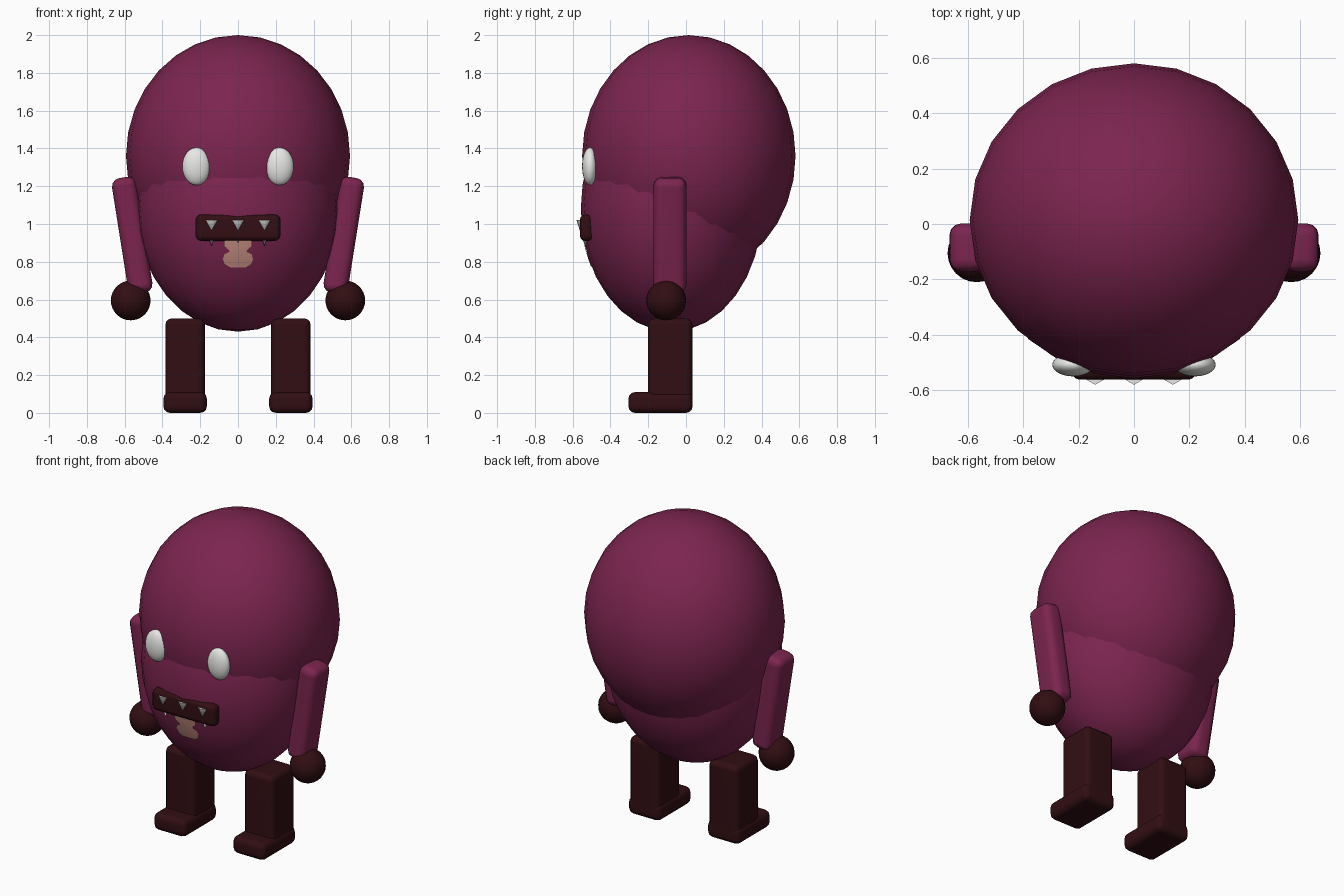
import bpy, bmesh, math
from mathutils import Matrix, Vector

cube = bpy.data.objects.get("Cube")
if cube:
    bpy.data.objects.remove(cube, do_unlink=True)


def material(name, rgb):
    m = bpy.data.materials.new(name)
    m.use_nodes = True
    m.diffuse_color = (*rgb, 1)
    m.node_tree.nodes["Principled BSDF"].inputs["Base Color"].default_value = (*rgb, 1)
    return m


PLUM = material("plum skin", (0.2, 0.018, 0.078))
DARK = material("dark maroon", (0.031, 0.0045, 0.006))
WHITE = material("off white", (0.8, 0.8, 0.78))
PINK = material("pale pink", (0.56, 0.27, 0.22))


def finish(name, bm, mat, loc=(0, 0, 0), tilt=0.0, angle=40):
    """Turn a bmesh into a smooth shaded object with sharp edges kept."""
    bmesh.ops.recalc_face_normals(bm, faces=bm.faces)
    for f in bm.faces:
        f.smooth = True
    me = bpy.data.meshes.new(name)
    bm.to_mesh(me)
    bm.free()
    me.set_sharp_from_angle(angle=math.radians(angle))
    me.materials.append(mat)
    ob = bpy.data.objects.new(name, me)
    ob.location = loc
    ob.rotation_euler.y = tilt
    bpy.context.collection.objects.link(ob)
    return ob


def ellipsoid(name, loc, radii, mat, seg=24, rings=16):
    bm = bmesh.new()
    bmesh.ops.create_uvsphere(bm, u_segments=seg, v_segments=rings, radius=1,
                              matrix=Matrix.Diagonal((*radii, 1)))
    return finish(name, bm, mat, loc)


def rounded_box(name, loc, size, bevel, mat, tilt=0.0):
    bm = bmesh.new()
    bmesh.ops.create_cube(bm, size=1, matrix=Matrix.Diagonal((*size, 1)))
    bmesh.ops.bevel(bm, geom=bm.edges[:], offset=bevel, segments=3,
                    profile=0.5, affect='EDGES')
    ob = finish(name, bm, mat, loc, tilt)
    ob.modifiers.new("weighted normals", 'WEIGHTED_NORMAL').keep_sharp = True
    return ob


# Body: large head dome overlapping a narrower belly
belly_c, belly_r = Vector((0, -0.077, 1.08)), Vector((0.537, 0.48, 0.65))
ellipsoid("head_dome", (0, 0.015, 1.36), (0.593, 0.565, 0.64), PLUM)
ellipsoid("belly", belly_c, belly_r, PLUM)

# Mouth and fangs
rounded_box("mouth", (0, -0.527, 0.98), (0.45, 0.07, 0.14), 0.03, DARK)
for label, x in (("right", -0.14), ("middle", 0), ("left", 0.14)):
    bm = bmesh.new()
    bmesh.ops.create_cone(bm, cap_ends=True, segments=6, radius1=0, radius2=0.046,
                          depth=0.14)
    bmesh.ops.remove_doubles(bm, verts=bm.verts[:], dist=0.0005)
    # keep one corner of the hexagon pointing forward
    top = max(bm.verts, key=lambda v: (round(v.co.z, 4), -v.co.y))
    if abs(top.co.x) > 0.001:
        bmesh.ops.rotate(bm, verts=bm.verts[:], cent=(0, 0, 0),
                         matrix=Matrix.Rotation(math.radians(30), 3, 'Z'))
    finish(label + "_fang", bm, WHITE, (x, -0.534, 0.95), angle=61)

# Chin patch: thin plate lying on the belly, given as (height, half width)
profile = [(0.77, 0.045), (0.785, 0.07), (0.815, 0.08), (0.84, 0.072),
           (0.853, 0.045), (0.865, 0.05), (0.88, 0.073), (0.9, 0.075), (0.915, 0.07)]
bm = bmesh.new()
rows = []
for z, half in profile:
    row = []
    for i in range(-4, 5):
        x = half * i / 4
        k = 1 - (x / belly_r.x) ** 2 - ((z - belly_c.z) / belly_r.z) ** 2
        row.append(bm.verts.new((x, belly_c.y - belly_r.y * math.sqrt(k) - 0.002, z)))
    rows.append(row)
for a, b in zip(rows, rows[1:]):
    for i in range(8):
        bm.faces.new((a[i], a[i + 1], b[i + 1], b[i]))
finish("chin_patch", bm, PINK)

# Paired parts
for side, s in (("left", 1), ("right", -1)):
    ellipsoid(side + "_eye", (s * 0.22, -0.508, 1.305), (0.075, 0.042, 0.1), WHITE)
    rounded_box(side + "_arm", (s * 0.56, -0.085, 0.94), (0.132, 0.175, 0.62),
                0.045, PLUM, tilt=s * math.radians(9))
    ellipsoid(side + "_hand", (s * 0.568, -0.105, 0.595), (0.105,) * 3, DARK)
    rounded_box(side + "_leg", (s * 0.28, -0.083, 0.265), (0.21, 0.236, 0.47),
                0.035, DARK)
    rounded_box(side + "_foot", (s * 0.28, -0.135, 0.055), (0.23, 0.34, 0.11),
                0.035, DARK)
